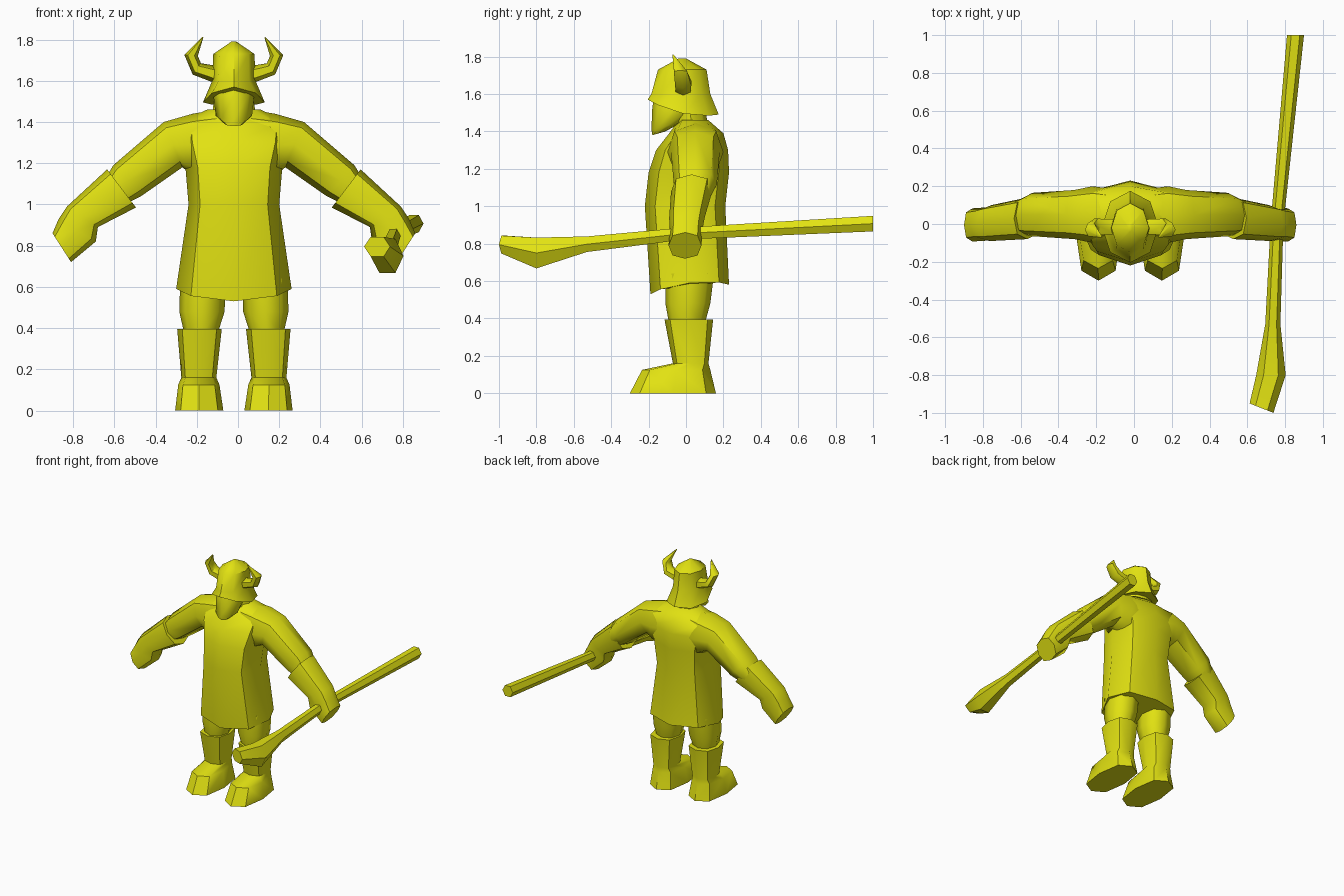
import bpy, bmesh
from math import sin, cos, tau, copysign, radians
from mathutils import Vector

if "Cube" in bpy.data.objects:
    bpy.data.objects.remove(bpy.data.objects["Cube"])

CENTRE_X = -0.02  # the figure's own mirror plane

yellow = bpy.data.materials.new("plain yellow")
yellow.use_nodes = True
colour = (0.76, 0.76, 0.006, 1)
yellow.diffuse_color = colour
yellow.node_tree.nodes["Principled BSDF"].inputs["Base Color"].default_value = colour


def level(z, rx, y0, y1, x=0, tilt=0, sag=0):
    """Roughly horizontal ring between y0 and y1; tilt raises its back, sag drops its sides."""
    return (Vector((x, (y0 + y1) / 2, z)), Vector((rx, 0, 0)),
            Vector((0, (y1 - y0) / 2, tilt)), sag)


def across(x0, z0, x1, z1, y, ry):
    """Ring spanning two points of the front silhouette, for limbs and horns."""
    a, b = Vector((x0, y, z0)), Vector((x1, y, z1))
    return (a + b) / 2, (a - b) / 2, Vector((0, ry, 0)), 0


def loft(name, rings, sides=8, power=1.0, side=1, origin=CENTRE_X, angle=50):
    """Skin a closed tube over the rings; power under 1 squares the section."""
    bm = bmesh.new()
    loops = []
    for c, u, v, sag in rings:
        loop = []
        for i in range(sides):
            a, b = cos(tau * i / sides), sin(tau * i / sides)
            a, b = [copysign(abs(t) ** power, t) if abs(t) > 1e-6 else 0 for t in (a, b)]
            p = c + u * a + v * b
            loop.append(bm.verts.new((origin + side * p.x, p.y, p.z - sag * a * a)))
        loops.append(loop)
    for low, high in zip(loops, loops[1:]):
        for i in range(sides):
            j = (i + 1) % sides
            bm.faces.new((low[i], low[j], high[j], high[i]))
    bm.faces.new(loops[0])
    bm.faces.new(loops[-1])
    bmesh.ops.recalc_face_normals(bm, faces=bm.faces)
    mesh = bpy.data.meshes.new(name)
    bm.to_mesh(mesh)
    bm.free()
    mesh.materials.append(yellow)
    obj = bpy.data.objects.new(name, mesh)
    bpy.context.collection.objects.link(obj)
    bpy.ops.object.select_all(action="DESELECT")
    obj.select_set(True)
    bpy.context.view_layer.objects.active = obj
    bpy.ops.object.shade_smooth_by_angle(angle=radians(angle))
    return obj


# Tunic, from the hem up to the neck
loft("tunic", [
    level(0.555, 0.28, -0.19, 0.23, tilt=0.025, sag=-0.035),
    level(1.0, 0.22, -0.22, 0.21),
    level(1.18, 0.235, -0.2, 0.23),
    level(1.3, 0.27, -0.16, 0.225),
    level(1.39, 0.28, -0.09, 0.2),
    level(1.46, 0.13, -0.04, 0.12),
], power=0.85)

# Head: neck, bearded face and flared helmet
loft("neck", [level(1.4, 0.11, -0.06, 0.12), level(1.56, 0.09, -0.06, 0.1)])
loft("bearded_face", [
    level(1.39, 0.045, -0.18, -0.11, tilt=0.01),
    level(1.43, 0.088, -0.185, -0.02, tilt=0.02),
    level(1.53, 0.1, -0.18, 0.08),
    level(1.58, 0.085, -0.17, 0.08),
])
loft("helmet", [
    level(1.53, 0.15, -0.205, 0.175, tilt=-0.04, sag=0.035),
    level(1.6, 0.105, -0.185, 0.13),
    level(1.73, 0.1, -0.15, 0.11),
    level(1.79, 0.012, -0.04, 0.0),
])

for label, side in (("left", 1), ("right", -1)):
    # Horn, curling out and up
    loft(label + "_horn", [
        across(0.07, 1.67, 0.07, 1.58, -0.015, 0.045),
        across(0.16, 1.685, 0.2, 1.63, -0.015, 0.05),
        across(0.175, 1.72, 0.24, 1.725, -0.03, 0.04),
        across(0.148, 1.81, 0.153, 1.812, -0.07, 0.003),
    ], sides=6, side=side)

    # Shoulder and upper arm
    loft(label + "_upper_arm", [
        across(0.08, 1.46, 0.1, 1.12, 0.045, 0.14),
        across(0.2, 1.44, 0.2, 1.14, 0.05, 0.15),
        across(0.34, 1.4, 0.25, 1.18, 0.05, 0.13),
        across(0.585, 1.19, 0.45, 1.04, 0.05, 0.115),
        across(0.64, 1.1, 0.53, 1.0, 0.04, 0.09),
    ], power=0.85, side=side)

    # Forearm with a wide cuff, bending down into the fist
    loft(label + "_forearm", [
        across(0.615, 1.17, 0.475, 0.985, 0.03, 0.11),
        across(0.81, 0.99, 0.66, 0.89, 0.005, 0.095),
        across(0.85, 0.93, 0.67, 0.82, 0.0, 0.088),
        across(0.88, 0.86, 0.79, 0.72, -0.005, 0.088),
    ], power=0.8, side=side)

    # Thigh and knee
    loft(label + "_leg", [
        level(0.64, 0.11, -0.11, 0.15, x=0.15),
        level(0.48, 0.11, -0.11, 0.13, x=0.155),
        level(0.37, 0.08, -0.09, 0.1, x=0.16),
    ], power=0.9, side=side)

    # Tall boot, spreading forward into the foot
    loft(label + "_boot", [
        level(0.395, 0.108, -0.115, 0.145, x=0.167),
        level(0.16, 0.085, -0.07, 0.12, x=0.17),
        level(0.125, 0.1, -0.235, 0.13, x=0.17),
        level(0.0, 0.117, -0.3, 0.16, x=0.168),
    ], power=0.75, side=side)


def club_ring(x, y, z, rx, rz, lean=0):
    return Vector((x, y, z)), Vector((rx, lean, 0)), Vector((0, 0, rz)), 0


# Club: long shaft through the left fist with a heavy head in front
loft("club", [
    club_ring(0.855, 1.0, 0.907, 0.045, 0.048),
    club_ring(0.757, 0.0, 0.855, 0.034, 0.037),
    club_ring(0.735, -0.53, 0.797, 0.04, 0.048),
    club_ring(0.725, -0.8, 0.75, 0.078, 0.095),
    club_ring(0.675, -0.975, 0.795, 0.063, 0.055, lean=-0.025),
], sides=6, origin=0, angle=40)
